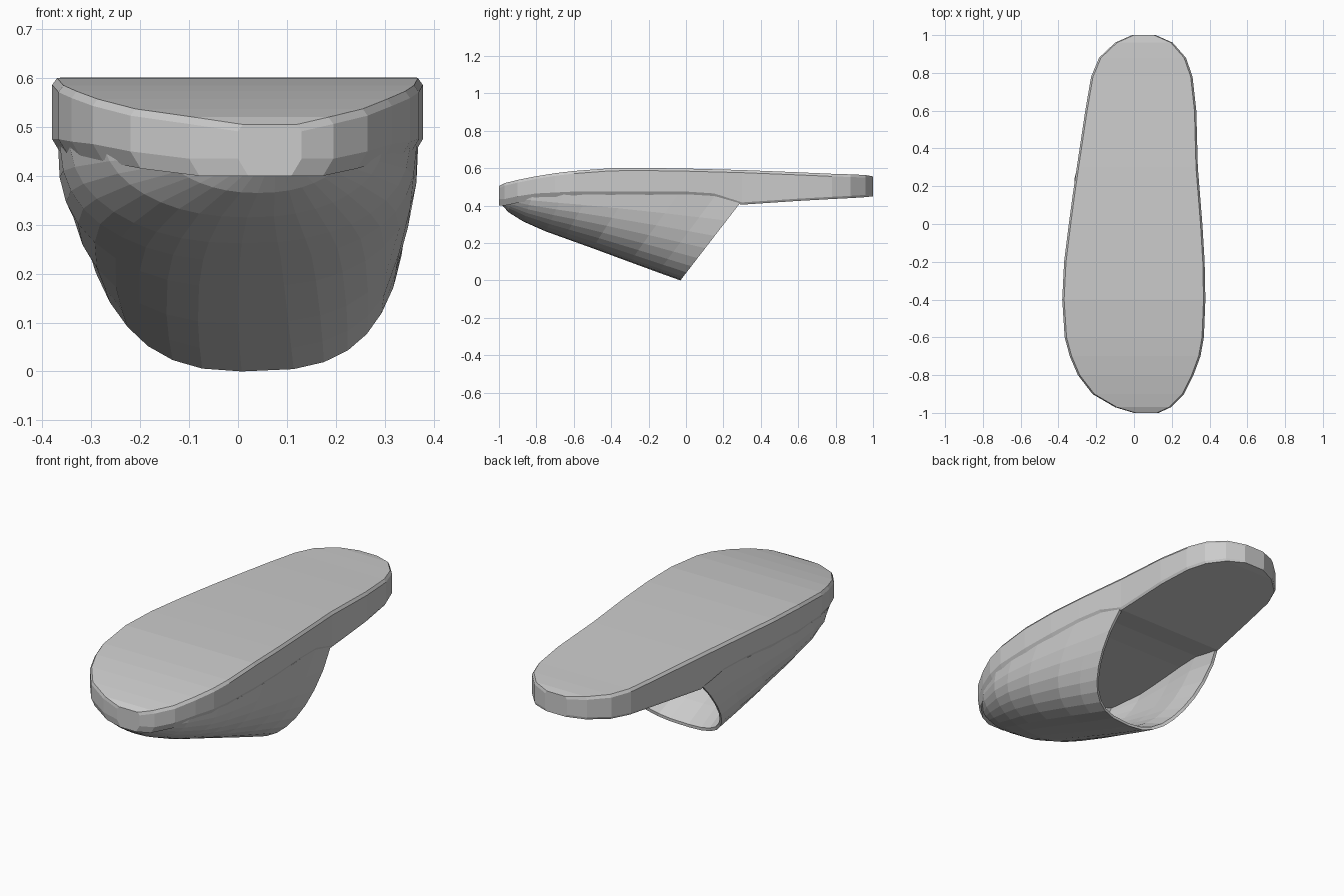
import bpy, bmesh, math

if "Cube" in bpy.data.objects:
    bpy.data.objects.remove(bpy.data.objects["Cube"])

# Sole stations: y, left x, right x, bottom z, top z
SOLE = [(-1, 0.0, 0.13, 0.40, 0.505), (-0.97, -0.10, 0.195, 0.40, 0.52),
        (-0.9, -0.22, 0.265, 0.415, 0.537), (-0.8, -0.297, 0.315, 0.43, 0.557),
        (-0.7, -0.34, 0.352, 0.435, 0.573), (-0.6, -0.367, 0.37, 0.44, 0.585),
        (-0.4, -0.38, 0.378, 0.44, 0.60), (-0.2, -0.37, 0.374, 0.44, 0.601),
        (0, -0.345, 0.362, 0.44, 0.598), (0.15, -0.325, 0.35, 0.43, 0.594),
        (0.3, -0.303, 0.338, 0.405, 0.59), (0.6, -0.258, 0.33, 0.425, 0.578),
        (0.78, -0.227, 0.31, 0.435, 0.57), (0.88, -0.185, 0.275, 0.44, 0.567),
        (0.96, -0.10, 0.205, 0.445, 0.563), (1, -0.01, 0.115, 0.45, 0.556)]

# Upper: y and z of its lowest line, then wall thickness (solid at the toe)
KEEL = [(-0.985, 0.405, 0.3), (-0.95, 0.365, 0.3), (-0.87, 0.315, 0.3), (-0.75, 0.262, 0.3),
        (-0.65, 0.226, 0.06), (-0.5, 0.172, 0.045), (-0.3, 0.098, 0.04),
        (-0.15, 0.043, 0.035), (-0.03, 0.0, 0.015)]
RIM_Z = 0.46


def sample(table, y):
    """Linear interpolation of a station table at y."""
    for a, b in zip(table, table[1:]):
        if y <= b[0]:
            t = max(0, (y - a[0]) / (b[0] - a[0]))
            return [p + (q - p) * t for p, q in zip(a, b)]
    return list(table[-1])


def loft(name, rings):
    """Skin closed rings; the two halves of a ring mirror each other, so ends cap in quads."""
    bm = bmesh.new()
    vs = [[bm.verts.new(p) for p in r] for r in rings]
    n = len(rings[0])
    for a, b in zip(vs, vs[1:]):
        for i in range(n):
            j = (i + 1) % n
            bm.faces.new((a[i], a[j], b[j], b[i]))
    for r in (vs[0], vs[-1]):
        for i in range(n // 2 - 1):
            bm.faces.new((r[i], r[i + 1], r[n - 2 - i], r[n - 1 - i]))
    bmesh.ops.recalc_face_normals(bm, faces=bm.faces)
    me = bpy.data.meshes.new(name)
    bm.to_mesh(me)
    bm.free()
    ob = bpy.data.objects.new(name, me)
    bpy.context.collection.objects.link(ob)
    return ob


# Sole: slab with chamfered edges, the lower chamfer smaller at the heel
rings = []
for y, l, r, zb, zt in SOLE:
    low = 0.035 if y < 0.2 else 0.012
    half = [(low * 0.6, zb), (0, zb + low), (0, zt - 0.014), (0.01, zt)]
    rings.append([(l + d, y, z) for d, z in half] +
                 [(r - d, y, z) for d, z in reversed(half)])
loft("sole", rings)


# Upper: hollow arched shell hanging from the sole, fuller on the right side
def arch(yb, zb, inset, steps=18):
    t = (yb + 0.985) / 0.955
    yt = -0.975 + t * (0.325 + 0.975)
    pts = []
    for k in range(steps + 1):
        a = math.pi * k / steps
        c, s = math.cos(a), max(math.sin(a), 0)
        n = 2.2 + t * (0.75 if c > 0 else 0.2)
        f = s ** (2 / n)
        u = math.copysign(abs(c) ** (2 / n), c)
        y = yt + (yb - yt) * f
        _, l, r, _, _ = sample(SOLE, min(y, 0.05 + 0.25 * (1 - f) ** 4))
        mid = (l + r) / 2
        hw = max((r - l) / 2 - 0.008 - inset, 0.01)
        z = RIM_Z + (min(zb + inset, RIM_Z - 0.01) - RIM_Z) * f
        pts.append((mid + u * hw, y, z))
    return pts


loft("upper", [arch(y, z, 0) + arch(y, z, w)[::-1] for y, z, w in KEEL])
